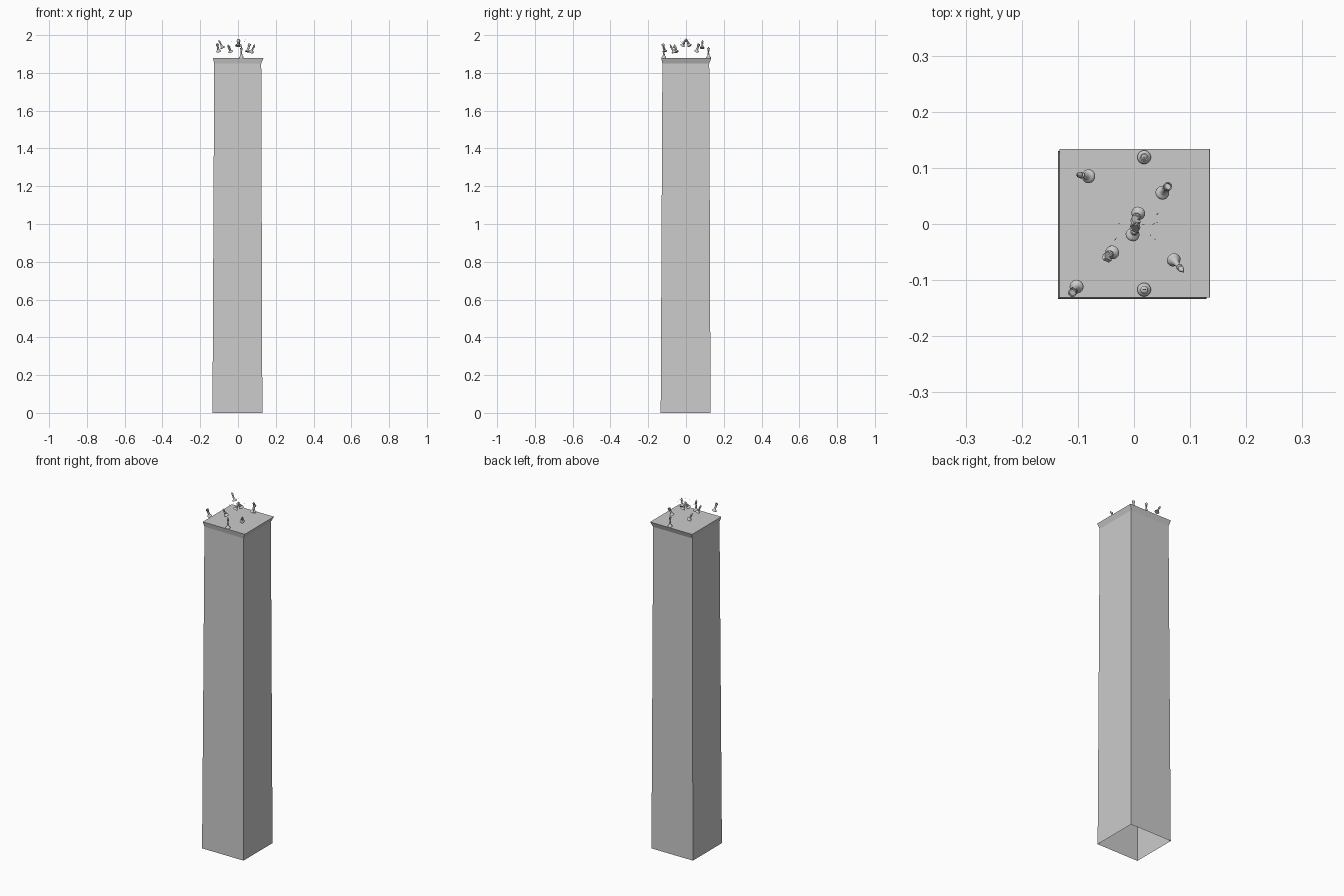
import bpy, bmesh, random
from math import radians, tau
from mathutils import Vector, Matrix

if "Cube" in bpy.data.objects:
    bpy.data.objects.remove(bpy.data.objects["Cube"])

random.seed(4)


def finish(name, bm, smooth=True):
    bmesh.ops.recalc_face_normals(bm, faces=bm.faces)
    me = bpy.data.meshes.new(name)
    bm.to_mesh(me)
    bm.free()
    ob = bpy.data.objects.new(name, me)
    bpy.context.collection.objects.link(ob)
    if smooth:
        bpy.ops.object.select_all(action='DESELECT')
        ob.select_set(True)
        bpy.context.view_layer.objects.active = ob
        bpy.ops.object.shade_smooth_by_angle(angle=radians(40))
    return ob


def lathe(bm, profile, steps=20):
    vs = [bm.verts.new((r, 0, z)) for r, z in profile]
    es = [bm.edges.new(p) for p in zip(vs, vs[1:])]
    bmesh.ops.spin(bm, geom=vs + es, cent=(0, 0, 0), axis=(0, 0, 1),
                   angle=tau, steps=steps)
    bmesh.ops.remove_doubles(bm, verts=bm.verts, dist=1e-5)


def box(bm, size, loc):
    bmesh.ops.create_cube(bm, size=1, matrix=Matrix.Translation(loc)
                          @ Matrix.Diagonal((*size, 1)))


# Pedestal: slightly tapered open-bottomed shaft with a flared top
bm = bmesh.new()
rings = []
for x0, x1, y0, y1, z in [(-.135, .129, -.134, .130, 0),
                          (-.126, .123, -.125, .123, 1.85),
                          (-.133, .135, -.131, .134, 1.879)]:
    rings.append([bm.verts.new(c) for c in
                  [(x0, y0, z), (x1, y0, z), (x1, y1, z), (x0, y1, z)]])
for a, b in zip(rings, rings[1:]):
    for i in range(4):
        j = (i + 1) % 4
        bm.faces.new((a[i], a[j], b[j], b[i]))
bm.faces.new(rings[-1])
finish("pedestal", bm, False)

# Chess piece profiles (radius, height), all sharing one foot
FOOT = [(0, 0), (.0122, 0), (.0122, .004), (.0105, .0065), (.0085, .008), (.006, .012)]
TOPS = {
    "king": [(.004, .024), (.0036, .036), (.0062, .038), (.0042, .041),
             (.0065, .052), (.003, .054), (0, .0545)],
    "queen": [(.004, .024), (.0036, .035), (.006, .037), (.004, .040),
              (.007, .052), (.005, .0515), (.002, .054), (.002, .057), (0, .058)],
    "bishop": [(.004, .022), (.0035, .028), (.006, .030), (.0035, .032),
               (.0056, .036), (.0045, .041), (.0015, .046), (.0018, .048), (0, .049)],
    "rook": [(.0052, .020), (.005, .032), (.0075, .035), (.0075, .044),
             (.0055, .044), (.0055, .040), (0, .040)],
    "knight": [(.0065, .015), (.0075, .017), (.006, .019), (0, .019)],
}
HEAD = [(-.006, .018), (.006, .018), (.003, .027), (.010, .027), (.011, .031),
        (.004, .040), (.001, .044), (-.003, .040), (-.007, .031)]


def piece(kind, name, base, tip=None):
    bm = bmesh.new()
    lathe(bm, FOOT + TOPS[kind])
    if kind == "king":
        box(bm, (.002, .002, .010), (0, 0, .058))
        box(bm, (.006, .002, .002), (0, 0, .059))
    if kind == "knight":
        f = bm.faces.new([bm.verts.new((x, -.003, z)) for x, z in HEAD])
        ext = bmesh.ops.extrude_face_region(bm, geom=[f])["geom"]
        bmesh.ops.translate(bm, vec=(0, .006, 0),
                            verts=[g for g in ext if isinstance(g, bmesh.types.BMVert)])
    ob = finish(name, bm)
    rot = Matrix()
    if tip:
        d = Vector(tip) - Vector(base)
        rot = d.to_track_quat('Z', 'Y').to_matrix().to_4x4()
    ob.matrix_world = Matrix.Translation(base) @ rot


# Standing pieces
piece("king", "king_piece", (.018, -.117, 1.879))
piece("queen", "queen_piece", (.018, .119, 1.879))
# Floating tilted pieces: base point, tip point
piece("bishop", "bishop_piece_back", (-.080, .085, 1.931), (-.101, .088, 1.972))
piece("bishop", "bishop_piece_front", (.070, -.063, 1.910), (.086, -.083, 1.945))
piece("rook", "rook_piece_back", (.050, .055, 1.912), (.061, .068, 1.953))
piece("rook", "rook_piece_front", (-.102, -.111, 1.912), (-.110, -.123, 1.953))
piece("knight", "knight_piece_side", (-.038, -.050, 1.910), (-.054, -.062, 1.950))
# Two pieces clashing in the middle
piece("knight", "knight_piece_clash_back", (.008, .020, 1.942), (-.002, 0, 1.980))
piece("knight", "knight_piece_clash_front", (-.003, -.020, 1.942), (.007, 0, 1.980))

# Sparks flying from the clash
bm = bmesh.new()
for i in range(14):
    p = Vector((random.uniform(-.05, .05), random.uniform(-.033, .03),
                random.uniform(1.955, 1.985)))
    if i == 0:
        p = Vector((.002, .004, 1.998))
    q = (p - Vector((0, 0, 1.965))).to_track_quat('Z', 'Y').to_matrix().to_4x4()
    bmesh.ops.create_cone(bm, segments=4, radius1=.0008, radius2=0, depth=.004,
                          cap_ends=True, matrix=Matrix.Translation(p) @ q)
finish("sparks", bm, False)
